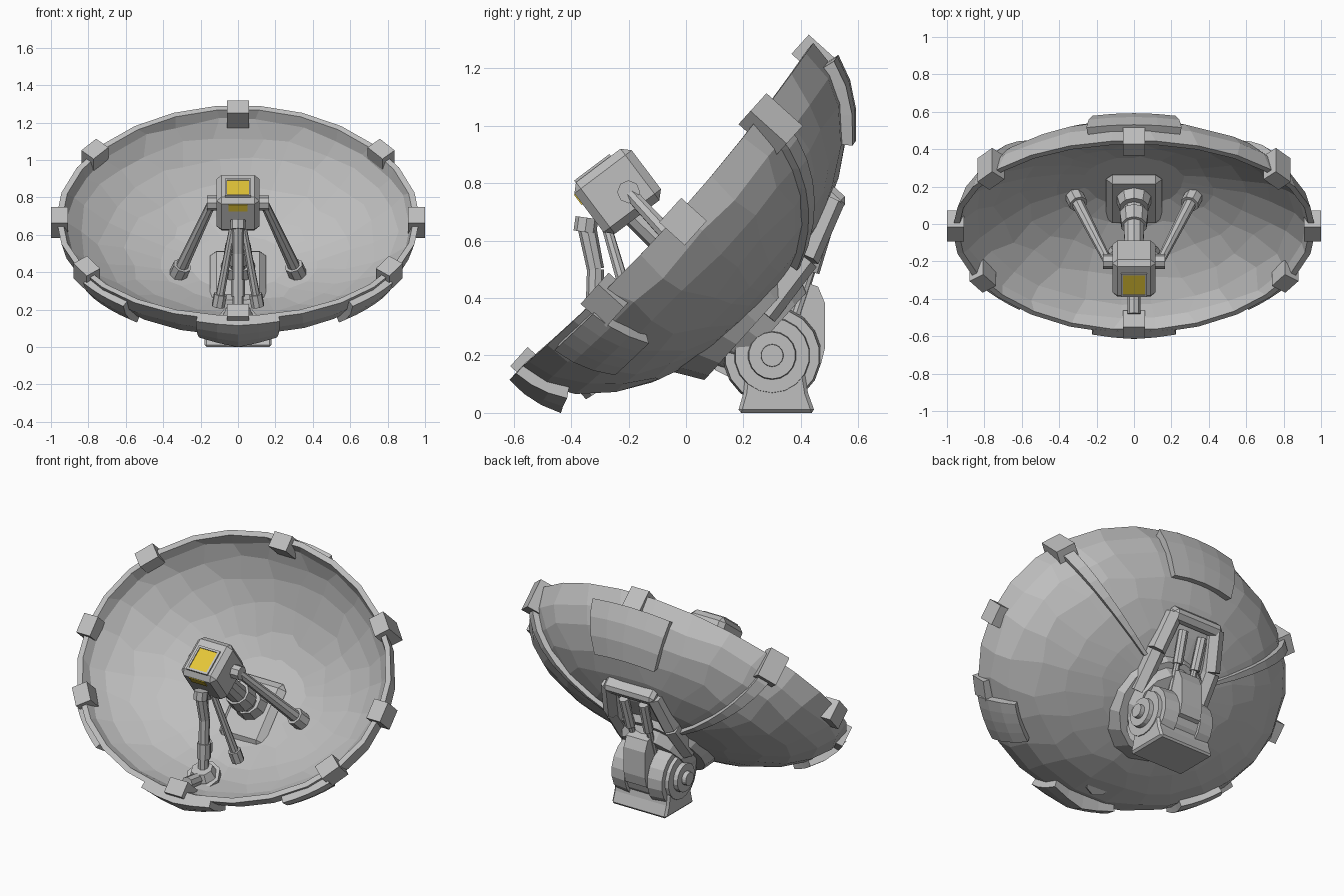
import bpy, bmesh, math, random
from mathutils import Vector, Matrix

if "Cube" in bpy.data.objects:
    bpy.data.objects.remove(bpy.data.objects["Cube"])

random.seed(4)
TILT = Matrix.Rotation(math.radians(48), 4, 'X')
DISH = Matrix.Translation((0, -0.07, 0.72)) @ TILT   # local: x, up the rim, out of the bowl
WORLD = Matrix.Identity(4)
OUTER, INNER = (0.972, 0.772, 0.485), (0.94, 0.742, 0.425)   # bowl half sizes


def material(name, rgb):
    m = bpy.data.materials.new(name)
    m.diffuse_color = (*rgb, 1)
    m.use_nodes = True
    m.node_tree.nodes["Principled BSDF"].inputs["Base Color"].default_value = m.diffuse_color
    return m


GREY = material("light_grey", (0.52, 0.52, 0.52))
YELLOW = material("lens_yellow", (0.78, 0.57, 0.04))


def finish(name, bm, matrix=WORLD, mat=GREY, bevel=0):
    bmesh.ops.recalc_face_normals(bm, faces=bm.faces)
    me = bpy.data.meshes.new(name)
    bm.to_mesh(me)
    bm.free()
    me.transform(matrix)
    me.materials.append(mat)
    ob = bpy.data.objects.new(name, me)
    bpy.context.collection.objects.link(ob)
    if bevel:
        b = ob.modifiers.new("bevel", 'BEVEL')
        b.width, b.segments = bevel, 1
    return ob


def box(name, centre, size, matrix=WORLD, mat=GREY, bevel=0):
    bm = bmesh.new()
    bmesh.ops.create_cube(bm, size=1)
    bmesh.ops.scale(bm, vec=size, verts=bm.verts)
    return finish(name, bm, matrix @ Matrix.Translation(centre), mat, bevel)


def rod(name, p, q, r, r2=None, seg=8, matrix=WORLD):
    p, q = Vector(p), Vector(q)
    bm = bmesh.new()
    bmesh.ops.create_cone(bm, cap_ends=True, segments=seg, radius1=r,
                          radius2=r if r2 is None else r2, depth=(q - p).length)
    turn = (q - p).to_track_quat('Z', 'Y').to_matrix().to_4x4()
    return finish(name, bm, matrix @ Matrix.Translation((p + q) / 2) @ turn)


def prism(name, outline, x0, x1, bevel=0):
    """Side outline (y, z) extruded along x."""
    bm = bmesh.new()
    f = bm.faces.new([bm.verts.new((x0, y, z)) for y, z in outline])
    ext = bmesh.ops.extrude_face_region(bm, geom=[f])["geom"]
    bmesh.ops.translate(bm, vec=(x1 - x0, 0, 0),
                        verts=[v for v in ext if isinstance(v, bmesh.types.BMVert)])
    return finish(name, bm, bevel=bevel)


def shell(a, t, off=0.0, size=OUTER):
    """Point on the bowl: a round the rim, t from the centre (0) to the rim (90)."""
    a, t = math.radians(a), math.radians(t)
    A, B, C = size
    p = Vector((A * math.sin(t) * math.cos(a), B * math.sin(t) * math.sin(a), -C * math.cos(t)))
    n = Vector((p.x / A**2, p.y / B**2, p.z / C**2)).normalized()
    p += n * off
    if size is INNER:                       # the inside is a shallower curve
        p.z *= 0.5 + 0.5 * math.cos(t)
    p.z -= 0.05 * (math.sin(t) * math.cos(a)) ** 2
    return p


# Bowl: faceted outer and inner skins joined at the rim
SEG, RINGS = 26, 7
bm = bmesh.new()
loops = []
for size, order in ((OUTER, range(1, RINGS + 1)), (INNER, range(RINGS, 0, -1))):
    for i in order:
        edge = i == RINGS
        loops.append([bm.verts.new(shell(
            360 * s / SEG + (0 if edge else random.uniform(-3, 3)),
            90 * i / RINGS + (0 if edge else random.uniform(-2, 2)), 0, size))
            for s in range(SEG)])
for lo, hi in zip(loops, loops[1:]):
    for s in range(SEG):
        k = (s + 1) % SEG
        bm.faces.new((lo[s], lo[k], hi[k], hi[s]))
for ring, size in ((loops[0], OUTER), (loops[-1], INNER)):
    tip = bm.verts.new((0, 0, -size[2]))
    for s in range(SEG):
        bm.faces.new((ring[s], ring[(s + 1) % SEG], tip))
finish("dish_bowl", bm, DISH)


# Raised plates that follow the back of the bowl, optionally peaked in the middle
def plate(name, a0, a1, t0, t1, off, na=4, nt=3, peak=0):
    bm = bmesh.new()
    grids = [[[bm.verts.new(shell(
        a0 + (a1 - a0) * i / na, t0 + (t1 - t0) * j / nt,
        o + (peak * (1 - abs(2 * i / na - 1)) * (1 - 0.7 * j / nt) if o > 0 else 0)))
        for j in range(nt + 1)] for i in range(na + 1)] for o in (-0.015, off)]
    lo, hi = grids
    for g in grids:
        for i in range(na):
            for j in range(nt):
                bm.faces.new((g[i][j], g[i + 1][j], g[i + 1][j + 1], g[i][j + 1]))
    for i in range(na):
        for j in (0, nt):
            bm.faces.new((lo[i][j], lo[i + 1][j], hi[i + 1][j], hi[i][j]))
    for j in range(nt):
        for i in (0, na):
            bm.faces.new((lo[i][j], lo[i][j + 1], hi[i][j + 1], hi[i][j]))
    finish(name, bm, DISH)


plate("top_back_panel", 75, 105, 50, 80, 0.035)
plate("bottom_back_panel", 257, 283, 69, 90, 0.03, peak=0.04)
for c in (-43, 223):
    plate("lower_side_panel", c - 9, c + 9, 62, 87, 0.03)
for c in (37, 143):
    plate("back_rib", c - 2.2, c + 2.2, 18, 82, 0.025, 1, 7)

# Eight clips round the rim, the upper diagonal pair longer
for a in (0, 37, 90, 143, 180, 211, 270, 329):
    p = shell(a, 90)
    out = Vector((p.x / OUTER[0]**2, p.y / OUTER[1]**2, 0)).normalized()
    turn = Matrix.Rotation(math.atan2(out.y, out.x), 4, 'Z')
    shift = out * (-0.018 - 0.022 * abs(out.y)) + Vector((0, 0, -0.03))
    length = 0.12
    if a in (37, 143):
        shift, length = out * -0.015 + Vector((0, 0, -0.05)), 0.17
    box("rim_clip", (0, 0, 0), (0.09, 0.115, length), DISH @ Matrix.Translation(p + shift) @ turn)

# Receiver box with framed lens windows
HEAD = Matrix.Translation((0, -0.238, 0.772)) @ Matrix.Rotation(math.radians(37), 4, 'X')
box("receiver_box", (0, 0, 0), (0.23, 0.25, 0.225), HEAD, bevel=0.028)
box("top_lens", (0, -0.022, 0.112), (0.115, 0.13, 0.008), HEAD, YELLOW)
box("front_lens", (0, -0.1245, 0.06), (0.10, 0.009, 0.045), HEAD, YELLOW)
for s in (-1, 1):
    for w, h, x, y in ((0.012, 0.15, 0.0635, 0), (0.139, 0.012, 0, 0.071)):
        box("lens_frame", (s * x, s * y - 0.022, 0.114), (w, h, 0.014), HEAD)

# Receiver mounting plate and central tube
box("inner_plate", (0, -0.12, -0.385), (0.30, 0.38, 0.07), DISH, bevel=0.04)
rod("tube_socket", (0, -0.09, -0.37), (0, -0.09, -0.29), 0.10, 0.08, 10, DISH)
rod("receiver_tube", (0, 0.08, 0.45), (0, -0.20, 0.72), 0.06, 0.05, 10)
rod("tube_collar", (0, 0.05, 0.48), (0, -0.01, 0.54), 0.08, 0.07, 10)

# Struts with collars and feet
for s in (-1, 1):
    top, foot = Vector((s * 0.14, -0.20, 0.77)), Vector((s * 0.31, 0.13, 0.41))
    rod("side_strut", top, foot, 0.024, 0.034)
    rod("side_strut_foot", foot.lerp(top, 0.07), foot.lerp(top, -0.06), 0.05)
    rod("side_pivot", (s * 0.09, -0.20, 0.77), (s * 0.165, -0.20, 0.77), 0.04)
    top, foot = Vector((s * 0.025, -0.28, 0.66)), Vector((s * 0.10, -0.16, 0.25))
    rod("inner_strut", top, foot, 0.018, 0.024)
    rod("inner_strut_foot", foot.lerp(top, 0.08), foot.lerp(top, -0.08), 0.036)
rod("front_strut_upper", (0, -0.35, 0.67), (0, -0.315, 0.5), 0.033, 0.03)
rod("front_strut_lower", (0, -0.315, 0.5), (0, -0.325, 0.19), 0.03)
rod("front_strut_collar", (0, -0.318, 0.36), (0, -0.32, 0.27), 0.038)
rod("front_strut_knuckle", (0, -0.352, 0.63), (0, -0.345, 0.68), 0.04)
rod("front_foot_cap", (0, -0.34, 0.215), (0, -0.325, 0.17), 0.06, 0.08)
rod("front_foot_base", (0, -0.33, 0.17), (0, -0.28, 0.09), 0.10, 0.08)
rod("front_foot_knob", (0, -0.36, 0.165), (0, -0.48, 0.18), 0.035)

# Hub and bent trapezoid frame on the back of the bowl
rod("back_hub", (0, -0.09, -0.40), (0, -0.09, -0.505), 0.325, 0.27, 16, DISH)
rod("hub_step", (0, -0.08, -0.49), (0, -0.08, -0.565), 0.235, 0.20, 14, DISH)
for s in (-1, 1):
    pts = [(s * 0.20, -0.05, -0.50), (s * 0.19, 0.19, -0.48), (s * 0.145, 0.40, -0.41)]
    for p, q in zip(pts, pts[1:]):
        rod("frame_side", p, q, 0.052, seg=6, matrix=DISH)
    rod("piston_sleeve", (s * 0.065, 0.34, -0.45), (s * 0.06, 0.17, -0.53), 0.028, matrix=DISH)
    rod("piston_rod", (s * 0.06, 0.18, -0.52), (s * 0.06, 0.0, -0.60), 0.018, matrix=DISH)
box("frame_top", (0, 0.405, -0.415), (0.33, 0.075, 0.09), DISH, bevel=0.02)

# Tilt drum, stepped side caps, yoke and base
rod("tilt_drum", (-0.12, 0.30, 0.20), (0.12, 0.30, 0.20), 0.155, seg=18)
for s in (-1, 1):
    for r, x0, x1 in ((0.172, 0.075, 0.165), (0.135, 0.15, 0.185),
                      (0.085, 0.18, 0.21), (0.04, 0.20, 0.235)):
        rod("drum_cap", (s * x0, 0.30, 0.20), (s * x1, 0.30, 0.20), r, r * 0.96, 18)
prism("tilt_yoke", [(0.14, 0.30), (0.10, 0.15), (0.16, 0.12), (0.30, 0.10), (0.47, 0.17),
                    (0.485, 0.23), (0.485, 0.38), (0.46, 0.44), (0.40, 0.46), (0.25, 0.42)],
      -0.07, 0.07)
prism("base", [(0.18, 0), (0.45, 0), (0.425, 0.07), (0.41, 0.16), (0.21, 0.16), (0.20, 0.07)],
      -0.18, 0.18, bevel=0.012)
